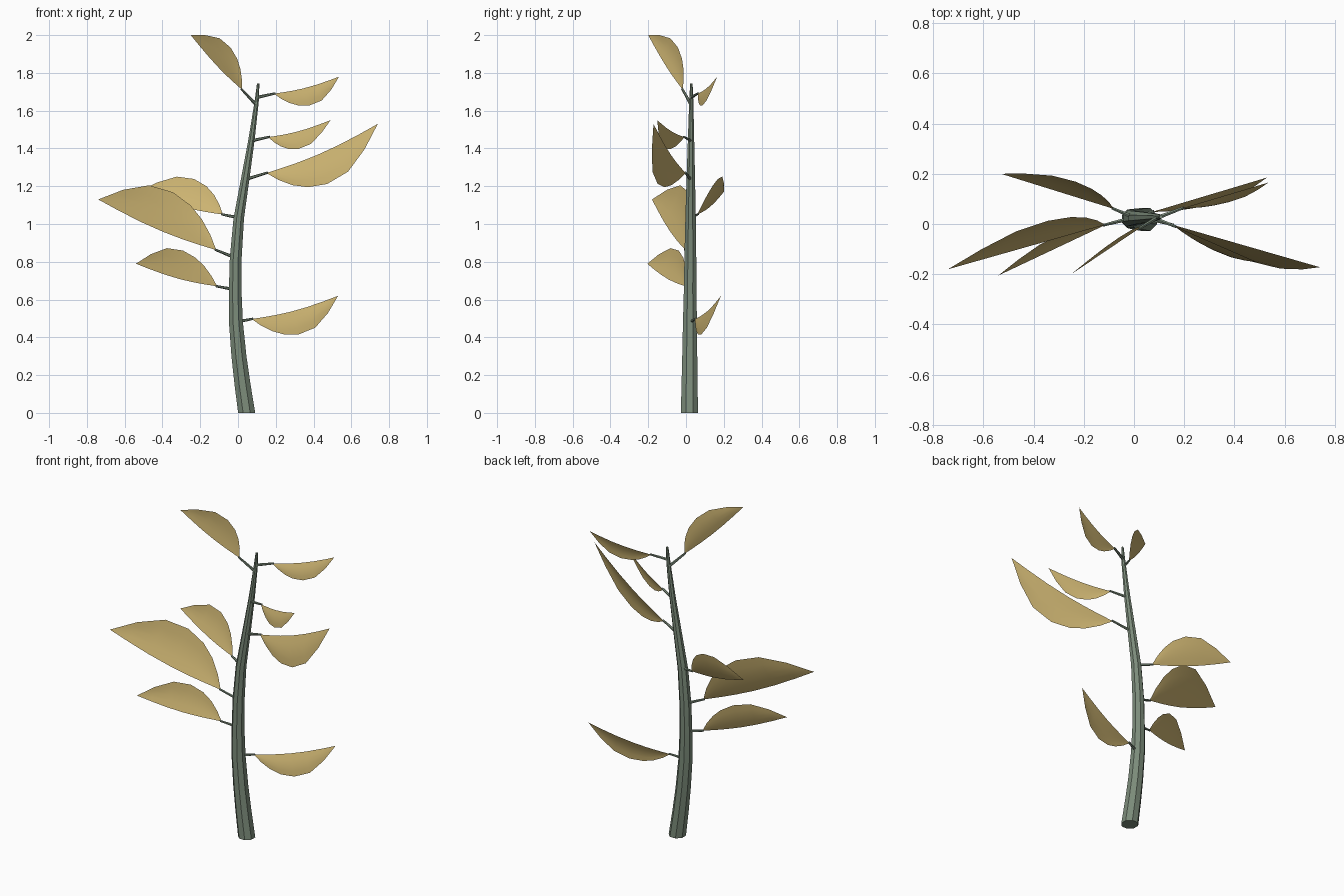
import bpy, bmesh, math
from mathutils import Vector

if "Cube" in bpy.data.objects:
    bpy.data.objects.remove(bpy.data.objects["Cube"], do_unlink=True)


def material(name, colour):
    m = bpy.data.materials.new(name)
    m.use_nodes = True
    m.diffuse_color = (*colour, 1)
    bsdf = m.node_tree.nodes["Principled BSDF"]
    bsdf.inputs["Base Color"].default_value = (*colour, 1)
    bsdf.inputs["Roughness"].default_value = 0.8
    return m


STEM = material("grey green stem", (0.20, 0.26, 0.195))
LEAF = material("dry straw leaf", (0.60, 0.45, 0.165))


def finish(bm, name, mat, angle):
    me = bpy.data.meshes.new(name)
    bm.to_mesh(me)
    bm.free()
    me.materials.append(mat)
    ob = bpy.data.objects.new(name, me)
    bpy.context.collection.objects.link(ob)
    bpy.ops.object.select_all(action='DESELECT')
    ob.select_set(True)
    bpy.context.view_layer.objects.active = ob
    bpy.ops.object.shade_smooth_by_angle(angle=math.radians(angle))
    return ob


def tube(name, points, radii, sides, u, v):
    """Capped tube with rings lying in the plane of u and v."""
    bm = bmesh.new()
    rings = []
    for p, r in zip(points, radii):
        angles = [2 * math.pi * (i + 0.5) / sides for i in range(sides)]
        rings.append([bm.verts.new(p + r * (u * math.cos(a) + v * math.sin(a)))
                      for a in angles])
    for a, b in zip(rings, rings[1:]):
        for i in range(sides):
            j = (i + 1) % sides
            bm.faces.new((a[i], a[j], b[j], b[i]))
    bm.faces.new(rings[0][::-1])
    bm.faces.new(rings[-1])
    bmesh.ops.recalc_face_normals(bm, faces=bm.faces)
    return finish(bm, name, STEM, 20)


# Stem: (height, x, radius), a gentle S bend that tapers upward
PATH = [(0, 0.046, 0.049), (0.15, 0.024, 0.046), (0.3, 0.005, 0.043),
        (0.48, -0.011, 0.040), (0.65, -0.015, 0.036), (0.82, -0.012, 0.034),
        (1.03, 0.004, 0.030), (1.25, 0.040, 0.024), (1.45, 0.072, 0.018),
        (1.65, 0.099, 0.012), (1.745, 0.107, 0.007)]


def stem_point(z, x):
    return Vector((x, 0.018 + 0.006 * z, z))


def stem_at(z):
    for (z0, x0, _), (z1, x1, _) in zip(PATH, PATH[1:]):
        if z <= z1:
            return stem_point(z, x0 + (x1 - x0) * (z - z0) / (z1 - z0))


tube("stem", [stem_point(z, x) for z, x, _ in PATH], [r for _, _, r in PATH],
     8, Vector((1, 0, 0)), Vector((0, 1, 0)))

# Rounded leaf margin: (distance along leaf, width), both relative to length
MARGIN = [(0, 0), (0.078, 0.093), (0.175, 0.179), (0.29, 0.245), (0.45, 0.285),
          (0.645, 0.262), (0.833, 0.147), (1, 0)]
ROWS = 5


def leaf(name, z0, base, tip, fold):
    base, tip = Vector(base), Vector(tip)
    chord = tip - base
    size = chord.length
    along = chord.normalized()
    # blade hangs down on the left side and stands up on the right side
    side = Vector((along.y, -along.x, 0)).normalized()
    width = along.cross(side).normalized()
    if (width.z > 0) == (tip.x > 0):
        width = -width
    if (side.y > 0) == (tip.x > 0):
        side = -side
    bm = bmesh.new()
    rows = []
    for s, w in MARGIN:
        sag = Vector((0, 0, -0.035 * size * math.sin(math.pi * s)))
        straight = base + chord * s + sag
        edge = base + chord * s + (width * w + side * fold * w / 0.285) * size
        n = 1 if w == 0 else ROWS
        row = []
        for i in range(n):
            t = i / (ROWS - 1)
            cup = side * (0.06 * w * size * math.sin(math.pi * t))
            row.append(bm.verts.new(straight.lerp(edge, t) + cup))
        rows.append(row)
    for a, b in zip(rows, rows[1:]):
        for i in range(ROWS - 1):
            if len(a) == 1:
                bm.faces.new((a[0], b[i], b[i + 1]))
            elif len(b) == 1:
                bm.faces.new((a[i], b[0], a[i + 1]))
            else:
                bm.faces.new((a[i], b[i], b[i + 1], a[i + 1]))
    bmesh.ops.recalc_face_normals(bm, faces=bm.faces)
    # upper leaf surface faces the front
    if sum(f.normal.y * f.calc_area() for f in bm.faces) > 0:
        bmesh.ops.reverse_faces(bm, faces=bm.faces)
    finish(bm, name, LEAF, 60)

    # leaf stalk from the stem centre to the blade
    start = stem_at(z0)
    d = (base - start).normalized()
    u = d.cross(Vector((0, 0, 1))).normalized()
    tube(name + "_stalk", [start, base + d * 0.008], [0.009, 0.006], 6,
         u, d.cross(u))


# name, stalk height, blade base, blade tip, sideways fold
LEAVES = [
    ("lowest_left_leaf", 0.48, (0.072, 0.048, 0.497), (0.53, 0.185, 0.62), 0.08),
    ("lowest_right_leaf", 0.652, (-0.11, -0.002, 0.67), (-0.54, -0.205, 0.79), 0.09),
    ("large_right_leaf", 0.82, (-0.115, -0.003, 0.862), (-0.74, -0.18, 1.13), 0.11),
    ("back_right_leaf", 1.033, (-0.08, 0.06, 1.05), (-0.53, 0.20, 1.17), 0.12),
    ("large_left_leaf", 1.235, (0.15, -0.002, 1.27), (0.74, -0.172, 1.53), 0.08),
    ("middle_left_leaf", 1.44, (0.16, -0.008, 1.46), (0.49, -0.152, 1.55), 0.07),
    ("top_right_leaf", 1.63, (0.022, -0.017, 1.71), (-0.25, -0.20, 2.0), 0.03),
    ("top_left_leaf", 1.67, (0.19, 0.062, 1.69), (0.535, 0.165, 1.78), 0.08),
]
for args in LEAVES:
    leaf(*args)
